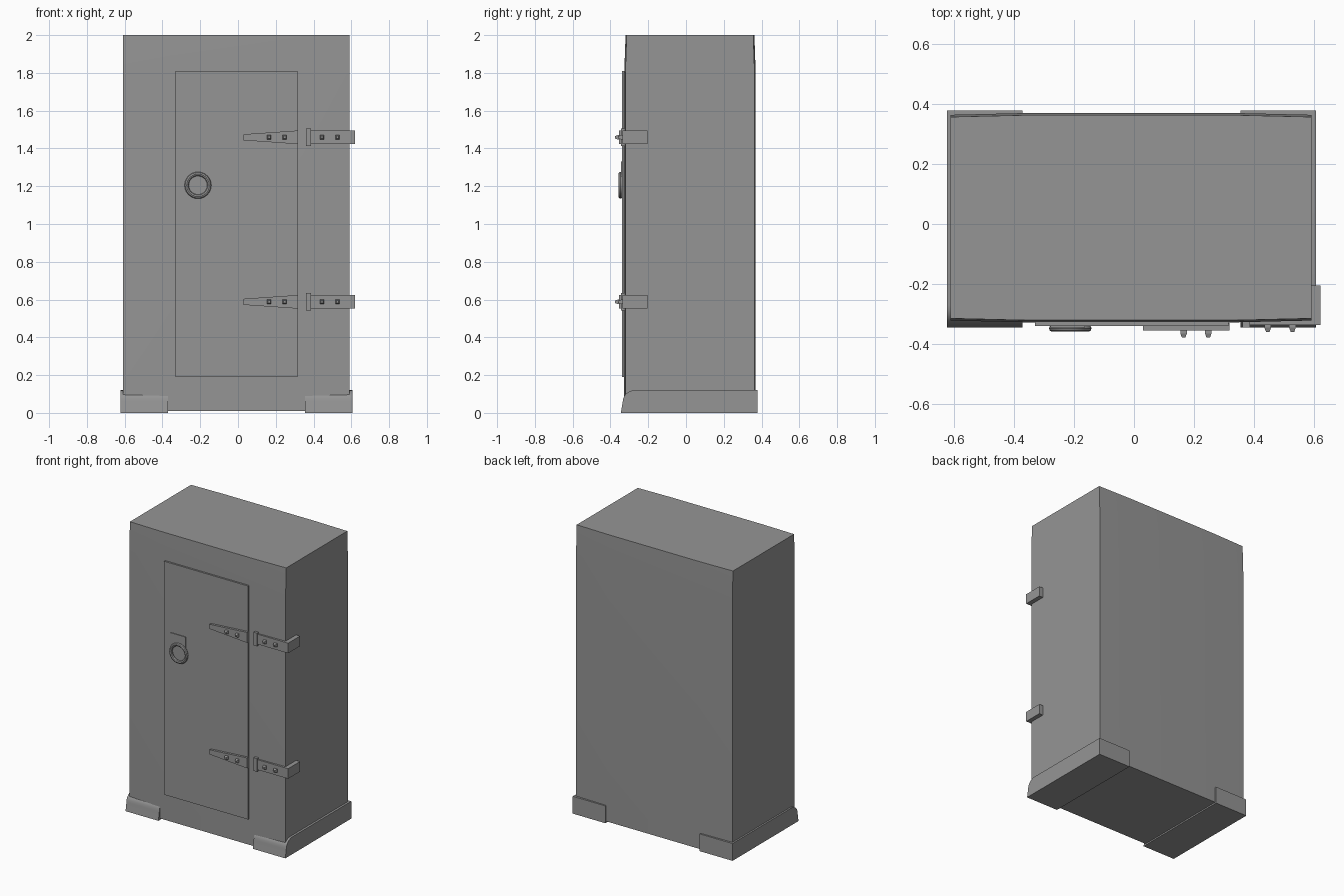
import bpy, bmesh, math

if "Cube" in bpy.data.objects:
    bpy.data.objects.remove(bpy.data.objects["Cube"], do_unlink=True)

grey = bpy.data.materials.new("plain_grey")
grey.use_nodes = True
COLOR = (0.3, 0.3, 0.3, 1)
grey.diffuse_color = COLOR
grey.node_tree.nodes["Principled BSDF"].inputs["Base Color"].default_value = COLOR


def finish(bm, name, smooth=False):
    bmesh.ops.recalc_face_normals(bm, faces=bm.faces)
    mesh = bpy.data.meshes.new(name)
    bm.to_mesh(mesh)
    bm.free()
    mesh.materials.append(grey)
    obj = bpy.data.objects.new(name, mesh)
    bpy.context.collection.objects.link(obj)
    if smooth:
        bpy.ops.object.select_all(action='DESELECT')
        obj.select_set(True)
        bpy.context.view_layer.objects.active = obj
        bpy.ops.object.shade_smooth_by_angle(angle=math.radians(35))
    return obj


def extrude(name, outline, axis, lo, hi, smooth=False):
    """Extrude a 2D outline along x or y between lo and hi."""
    place = {'x': lambda p, t: (t, p[0], p[1]), 'y': lambda p, t: (p[0], t, p[1])}[axis]
    bm = bmesh.new()
    a, b = [[bm.verts.new(place(p, t)) for p in outline] for t in (lo, hi)]
    bm.faces.new(a)
    bm.faces.new(b)
    for i in range(len(a)):
        j = (i + 1) % len(a)
        bm.faces.new((a[i], a[j], b[j], b[i]))
    return finish(bm, name, smooth)


def box(name, x0, x1, y0, y1, z0, z1):
    return extrude(name, [(x0, z0), (x1, z0), (x1, z1), (x0, z1)], 'y', y0, y1)


def bolt(name, x, y0, y1, z):
    # tapered square stud pointing forwards
    bm = bmesh.new()
    rings = [[bm.verts.new((x + sx * r, y, z + sz * r))
              for sx, sz in ((-1, -1), (1, -1), (1, 1), (-1, 1))]
             for y, r in ((y0, 0.011), ((y0 + y1) / 2, 0.011), (y1, 0.006))]
    for a, b in zip(rings, rings[1:]):
        for i in range(4):
            j = (i + 1) % 4
            bm.faces.new((a[i], a[j], b[j], b[i]))
    bm.faces.new(rings[0])
    bm.faces.new(rings[-1])
    finish(bm, name)


# Cabinet body: a box whose front and back swell slightly in the middle
bm = bmesh.new()
bmesh.ops.create_cube(bm, size=1)
for v in bm.verts:
    v.co = (-0.01 + v.co.x * 1.2, 0.021 + v.co.y * 0.67, 1.005 + v.co.z * 1.99)
for normal, cuts in (((1, 0, 0), (-0.36, 0.34)), ((0, 0, 1), (0.11, 1.8))):
    for c in cuts:
        bmesh.ops.bisect_plane(bm, geom=bm.verts[:] + bm.edges[:] + bm.faces[:],
                               plane_co=[n * c for n in normal], plane_no=normal)
for v in bm.verts:
    side = 1 if v.co.y > 0 else -1
    if abs(v.co.x) < 0.5:
        v.co.y += side * 0.006
    if v.co.z < 1.9:
        v.co.y += side * 0.007
finish(bm, "cabinet_body", True)

# Skids: bars running front to back with a rounded front top edge
skid = [(0.378, 0), (0.378, 0.12), (-0.27, 0.12)]
for i in range(1, 7):
    t = math.radians(i * 15)
    skid.append((-0.27 - 0.065 * math.sin(t), 0.06 + 0.06 * math.cos(t)))
skid.append((-0.345, 0))
for name, x0, x1 in (("right_skid", -0.622, -0.37), ("left_skid", 0.355, 0.605)):
    extrude(name, skid, 'x', x0, x1, True)

# Door
box("door", -0.33, 0.315, -0.339, -0.3, 0.19, 1.81)

# Hinges: tapered strap, knuckle and a plate wrapping round the corner
for label, z in (("upper", 1.459), ("lower", 0.588)):
    extrude(label + "_hinge_strap",
            [(0.03, z - 0.016), (0.317, z - 0.036), (0.317, z + 0.036), (0.03, z + 0.016)],
            'y', -0.355, -0.33)
    box(label + "_hinge_knuckle", 0.36, 0.386, -0.345, -0.31, z - 0.046, z + 0.046)
    box(label + "_hinge_plate", 0.386, 0.62, -0.336, -0.3, z - 0.035, z + 0.035)
    box(label + "_hinge_side", 0.58, 0.62, -0.3, -0.205, z - 0.035, z + 0.035)
    for n, x in enumerate((0.165, 0.247)):
        bolt(f"{label}_strap_bolt_{n}", x, -0.35, -0.377, z)
    for n, x in enumerate((0.445, 0.527)):
        bolt(f"{label}_plate_bolt_{n}", x, -0.33, -0.359, z)

# Handle: thin backing plate and pull ring
box("handle_plate", -0.277, -0.163, -0.344, -0.335, 1.2, 1.33)
bm = bmesh.new()
grid = []
for i in range(24):
    a = math.tau * i / 24
    row = []
    for j in range(8):
        b = math.tau * j / 8
        r = 0.06 + 0.011 * math.cos(b)
        row.append(bm.verts.new((-0.212 + r * math.cos(a), -0.347 + 0.011 * math.sin(b),
                                 1.205 + r * math.sin(a))))
    grid.append(row)
for i in range(24):
    for j in range(8):
        k, m = (i + 1) % 24, (j + 1) % 8
        bm.faces.new((grid[i][j], grid[k][j], grid[k][m], grid[i][m]))
finish(bm, "pull_ring", True).data.shade_smooth()
